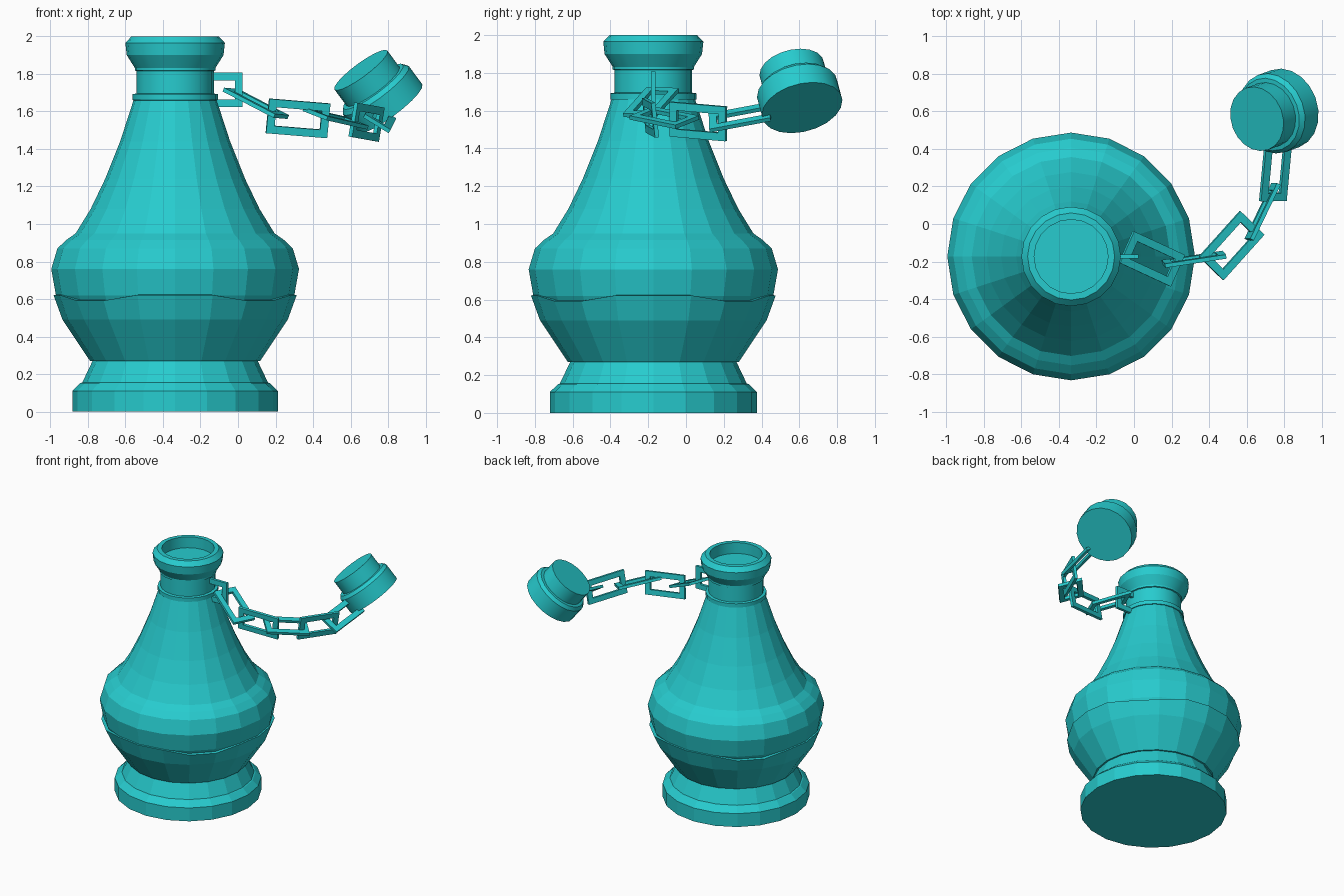
import bpy, bmesh, math
from mathutils import Vector, Matrix

if "Cube" in bpy.data.objects:
    bpy.data.objects.remove(bpy.data.objects["Cube"])

teal = bpy.data.materials.new("teal")
teal.diffuse_color = (0.02, 0.60, 0.62, 1)
teal.use_nodes = True
teal.node_tree.nodes["Principled BSDF"].inputs["Base Color"].default_value = teal.diffuse_color
AXIS = Vector((-0.335, -0.173, 0))   # bottle centre line
SIDES = 20


def finish(name, bm, matrix, smooth=False):
    bmesh.ops.recalc_face_normals(bm, faces=bm.faces[:])
    me = bpy.data.meshes.new(name)
    bm.to_mesh(me)
    bm.free()
    me.materials.append(teal)
    ob = bpy.data.objects.new(name, me)
    ob.matrix_world = matrix
    bpy.context.collection.objects.link(ob)
    if smooth:
        bpy.ops.object.select_all(action='DESELECT')
        ob.select_set(True)
        bpy.context.view_layer.objects.active = ob
        bpy.ops.object.shade_smooth_by_angle(angle=math.radians(25))
    return ob


def lathe(name, profile, matrix, smooth=False, rim=None):
    """Spin (radius, z) points; both ends are capped. rim(i, k) shifts z."""
    bm = bmesh.new()
    rings = []
    for i, (r, z) in enumerate(profile):
        ring = []
        for k in range(SIDES):
            a = 2 * math.pi * k / SIDES
            dz = rim(i, k) if rim else 0
            ring.append(bm.verts.new((r * math.cos(a), r * math.sin(a), z + dz)))
        rings.append(ring)
    for lo, hi in zip(rings, rings[1:]):
        for k in range(SIDES):
            n = (k + 1) % SIDES
            bm.faces.new((lo[k], lo[n], hi[n], hi[k]))
    bm.faces.new(rings[0])
    bm.faces.new(rings[-1])
    return finish(name, bm, matrix, smooth)


def frame(origin, x, y):
    """Local axes: x along, y across (made square to x), z the rest."""
    x = Vector(x).normalized()
    z = x.cross(Vector(y)).normalized()
    m = Matrix((x, z.cross(x), z)).transposed().to_4x4()
    m.translation = Vector(origin)
    return m


def link(name, centre, along, across, length=0.33, width=0.185, bar=0.042, thick=0.022):
    """Flat rectangular chain link with square corners."""
    bm = bmesh.new()
    rings = []
    for inset, z in ((0, -1), (0, 1), (bar, 1), (bar, -1)):
        a, b = length / 2 - inset, width / 2 - inset
        rings.append([bm.verts.new((sx * a, sy * b, z * thick / 2))
                      for sx, sy in ((-1, -1), (1, -1), (1, 1), (-1, 1))])
    for i in range(4):
        p, q = rings[i], rings[(i + 1) % 4]
        for k in range(4):
            n = (k + 1) % 4
            bm.faces.new((p[k], p[n], q[n], q[k]))
    finish(name, bm, frame(centre, along, across))


bottle = Matrix.Translation(AXIS)

# Foot
lathe("foot", [(0.548, 0), (0.548, 0.11), (0.505, 0.152), (0.495, 0.155),
               (0.44, 0.27), (0.40, 0.30)], bottle)

# Lower bowl with a slightly wavy rim overlapping the upper body
lathe("lower_bowl", [(0.40, 0.268), (0.453, 0.27), (0.60, 0.49), (0.648, 0.622), (0.625, 0.624)],
      bottle, rim=lambda i, k: -0.03 if i >= 3 and k % 5 in (2, 3) else 0)

# Upper body
lathe("body", [(0.60, 0.55), (0.635, 0.62), (0.66, 0.76), (0.627, 0.87), (0.53, 0.945),
               (0.44, 1.10), (0.373, 1.24), (0.293, 1.44), (0.22, 1.67)][:4] +
      [(0.58, 0.915), (0.53, 0.95), (0.45, 1.08), (0.373, 1.24), (0.293, 1.44), (0.218, 1.67)],
      bottle)

# Neck with collar, ring, flared lip and recessed mouth
lathe("neck", [(0.20, 1.655), (0.228, 1.66), (0.228, 1.692), (0.206, 1.695), (0.206, 1.815),
               (0.215, 1.818), (0.215, 1.832), (0.258, 1.90), (0.265, 1.965), (0.232, 2.0),
               (0.197, 2.0), (0.197, 1.91)], bottle, True)

# Chain, from the neck to the stopper
link("chain_link_1", (-0.125, -0.173, 1.715), (1, 0, 0), (0, 0, 1), length=0.30)
link("chain_link_2", (0.095, -0.185, 1.643), (0.27, -0.125, -0.14), (0.06, 0.165, 0))
link("chain_link_3", (0.32, -0.188, 1.563), (0.33, 0.05, -0.027), (-0.02, 0.02, -0.18))
link("chain_link_4", (0.52, -0.115, 1.563), (0.22, 0.245, -0.05), (0.13, -0.12, -0.05))
link("chain_link_5", (0.685, 0.065, 1.543), (0.14, 0.29, -0.025), (0.03, 0, 0.18))
link("chain_link_6", (0.755, 0.285, 1.565), (0.03, 0.32, 0.06), (0.13, 0, -0.08), width=0.16)

# Stopper hanging on the chain; local z points from plug end to cap end
down = Vector((0.58, 0.21, -0.785)).normalized()
tilt = down.to_track_quat('Z', 'Y').to_matrix().to_4x4()
lathe("stopper", [(0.175, 0), (0.175, 0.11), (0.198, 0.112), (0.218, 0.137), (0.218, 0.26)],
      Matrix.Translation((0.655, 0.56, 1.82)) @ tilt, True)
